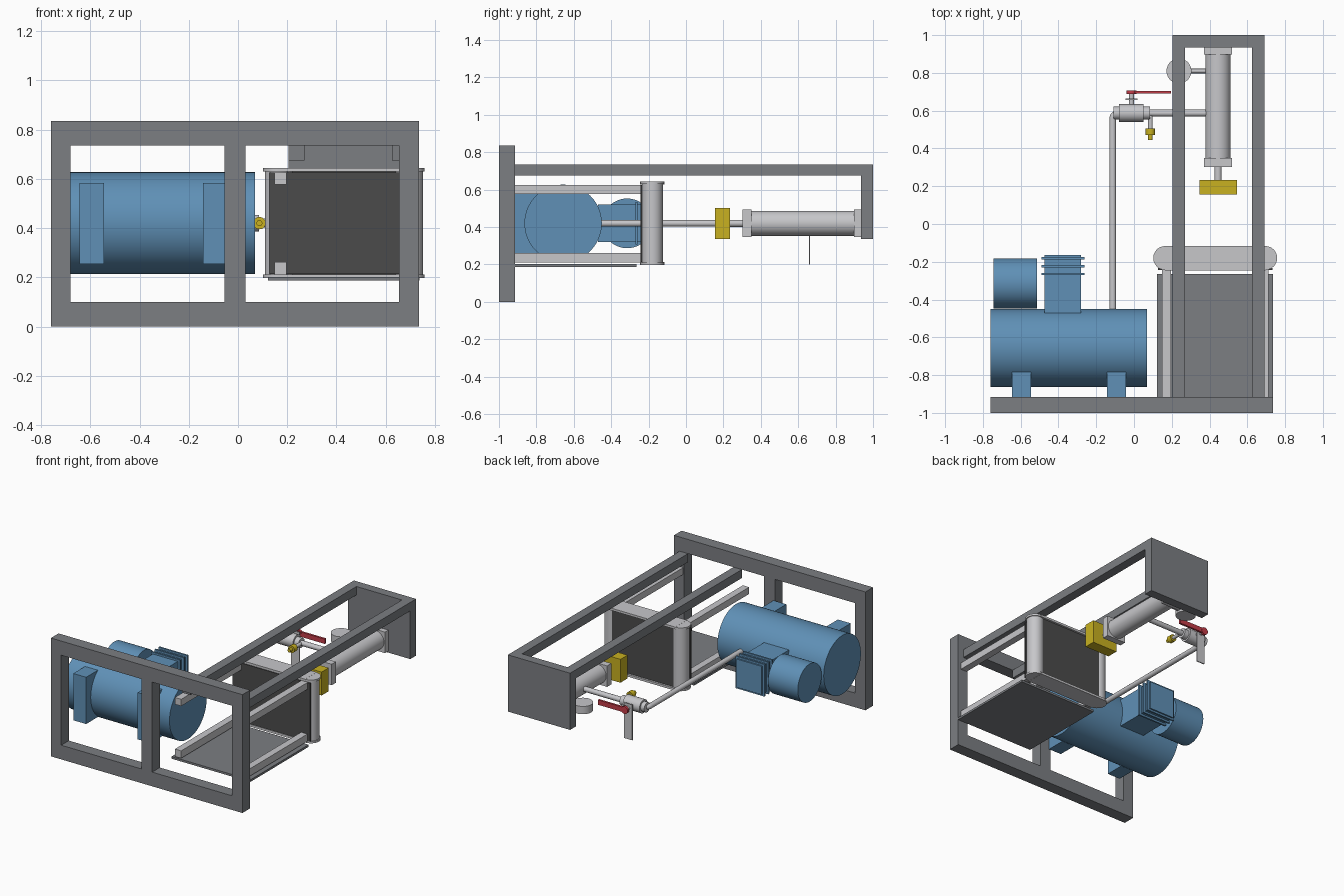
import bpy
import math
from mathutils import Vector

if "Cube" in bpy.data.objects:
    bpy.data.objects.remove(bpy.data.objects["Cube"], do_unlink=True)


def material(name, rgb):
    m = bpy.data.materials.new(name)
    m.use_nodes = True
    m.diffuse_color = (*rgb, 1)
    m.node_tree.nodes["Principled BSDF"].inputs["Base Color"].default_value = (*rgb, 1)
    return m


steel = material("steel grey", (0.2, 0.21, 0.225))
blue = material("blue paint", (0.115, 0.28, 0.47))
light = material("light metal", (0.57, 0.57, 0.59))
dark = material("dark rubber", (0.07, 0.07, 0.07))
yellow = material("yellow paint", (0.58, 0.44, 0.015))
red = material("red paint", (0.55, 0.045, 0.065))


def box(name, mat, x, y, z):
    """Box from (low, high) pairs on each axis."""
    spans = (x, y, z)
    bpy.ops.mesh.primitive_cube_add(size=1, location=[sum(s) / 2 for s in spans])
    ob = bpy.context.object
    ob.scale = [s[1] - s[0] for s in spans]
    bpy.ops.object.transform_apply(location=False, rotation=False, scale=True)
    ob.name = name
    ob.data.materials.append(mat)
    return ob


def rod(name, mat, start, end, radius, sides=40):
    """Cylinder between two points."""
    a, b = Vector(start), Vector(end)
    bpy.ops.mesh.primitive_cylinder_add(vertices=sides, radius=radius,
                                        depth=(b - a).length, location=(a + b) / 2)
    ob = bpy.context.object
    ob.rotation_euler = (b - a).to_track_quat("Z", "Y").to_euler()
    bpy.ops.object.transform_apply(location=False, rotation=True, scale=False)
    ob.name = name
    ob.data.materials.append(mat)
    if sides > 8:
        bpy.ops.object.shade_smooth_by_angle(angle=math.radians(35))
    return ob


AXIS = 0.42    # height shared by tank, pipe and ram
RAM_X = 0.445
MAG_X = 0.43   # middle of the magazine and mast

# Upright front frame
FRONT = (-1, -0.915)
for name, span in (("frame_right_post", (-0.76, -0.68)), ("frame_middle_post", (-0.055, 0.03)),
                   ("frame_left_post", (0.655, 0.735))):
    box(name, steel, span, FRONT, (0.1, 0.735))
for name, span in (("frame_bottom_beam", (0, 0.1)), ("frame_top_beam", (0.735, 0.835))):
    box(name, steel, (-0.76, 0.735), FRONT, span)

# Long top rails and end plate
box("right_top_rail", steel, (0.205, 0.27), (-0.915, 0.935), (0.675, 0.735))
box("left_top_rail", steel, (0.625, 0.69), (-0.915, 0.935), (0.675, 0.735))
box("end_plate", steel, (0.205, 0.69), (0.935, 1), (0.335, 0.735))

# Air tank with feet
rod("tank", blue, (-0.76, -0.657, AXIS), (0.07, -0.657, AXIS), 0.207, 64)
for name, x in (("tank_right_foot", -0.595), ("tank_left_foot", -0.092)):
    box(name, blue, (x - 0.05, x + 0.05), (-0.915, -0.78), (0.253, 0.583))

# Motor and finned pump
rod("motor", blue, (-0.745, -0.315, AXIS), (-0.513, -0.315, AXIS), 0.133, 48)
box("pump_body", blue, (-0.475, -0.28), (-0.47, -0.165), (0.32, 0.52))
for i in range(3):
    y = -0.265 + i * 0.042
    box(f"pump_fin_{i + 1}", blue, (-0.49, -0.263), (y - 0.006, y + 0.006), (0.307, 0.533))

# Air pipe, with a rounded elbow
PIPE_X, PIPE_Y, BEND = -0.112, 0.587, 0.03
path = [(PIPE_X, -0.46, AXIS)]
for i in range(9):
    t = i / 8 * math.pi / 2
    path.append((PIPE_X + BEND * (1 - math.cos(t)), PIPE_Y - BEND * (1 - math.sin(t)), AXIS))
path.append((RAM_X - 0.03, PIPE_Y, AXIS))
curve = bpy.data.curves.new("air_pipe", "CURVE")
curve.dimensions = "3D"
curve.bevel_depth = 0.018
curve.bevel_resolution = 4
curve.use_fill_caps = True
spline = curve.splines.new("POLY")
spline.points.add(len(path) - 1)
for point, co in zip(spline.points, path):
    point.co = (*co, 1)
spline.use_smooth = True
curve.materials.append(light)
bpy.context.collection.objects.link(bpy.data.objects.new("air_pipe", curve))


def on_pipe(name, x0, x1, radius, sides=32):
    rod(name, light, (x0, PIPE_Y, AXIS), (x1, PIPE_Y, AXIS), radius, sides)


# Valve with stem, handle and hanging bracket
on_pipe("valve_body", -0.08, 0.05, 0.047)
on_pipe("valve_right_nut", -0.108, -0.078, 0.034)
on_pipe("valve_left_nut", 0.048, 0.085, 0.034)
STEM_X = -0.013
rod("valve_stem", light, (STEM_X, 0.61, AXIS), (STEM_X, 0.69, AXIS), 0.014, 24)
box("valve_bracket", light, (-0.045, 0.019), (0.657, 0.664), (0.2, 0.45))
rod("handle_hub", red, (STEM_X, 0.689, AXIS), (STEM_X, 0.706, AXIS), 0.026, 24)
box("handle", red, (STEM_X, 0.195), (0.69, 0.705), (0.403, 0.437))

# Yellow drain fitting
DRAIN_X = 0.087
for name, mat, y0, y1, r in (("drain_stem", light, 0.58, 0.5, 0.012),
                             ("drain_collar", yellow, 0.505, 0.47, 0.025),
                             ("drain_tip", yellow, 0.47, 0.445, 0.012)):
    rod(name, mat, (DRAIN_X, y0, AXIS), (DRAIN_X, y1, AXIS), r, 24)

# Round gauge beside the ram
rod("gauge", light, (0.238, 0.81, 0.395), (0.238, 0.81, 0.45), 0.066)
rod("gauge_stem", light, (0.29, 0.81, AXIS), (0.39, 0.81, AXIS), 0.012, 16)

# Ram with square caps, piston rod and pusher block
rod("ram_barrel", light, (RAM_X, 0.34, AXIS), (RAM_X, 0.91, AXIS), 0.067, 48)
for name, y in (("ram_front_cap", (0.303, 0.35)), ("ram_rear_cap", (0.897, 0.938))):
    box(name, light, (RAM_X - 0.074, RAM_X + 0.074), y, (0.346, 0.494))
rod("piston_rod", light, (RAM_X, 0.22, AXIS), (RAM_X, 0.31, AXIS), 0.019, 24)
box("pusher_block", yellow, (0.348, 0.544), (0.155, 0.234), (0.337, 0.502))

# Magazine floor, guide rails and end rollers
box("magazine_floor", steel, (0.122, 0.737), (-0.915, -0.265), (0.187, 0.202))
for label, side in (("right", -1), ("left", 1)):
    xs = sorted((MAG_X + side * 0.233, MAG_X + side * 0.282))
    box(f"{label}_upper_guide", light, xs, (-0.915, -0.235), (0.578, 0.626))
    box(f"{label}_lower_guide", light, xs, (-0.915, -0.235), (0.21, 0.262))
    cx = MAG_X + side * 0.265
    rod(f"{label}_roller", light, (cx, -0.18, 0.208), (cx, -0.18, 0.632), 0.056)
    for end, z in (("lower", 0.197), ("upper", 0.63)):
        rod(f"{label}_{end}_roller_cap", light, (cx, -0.18, z), (cx, -0.18, z + 0.014), 0.063)

# Plates joining the rollers, and the dark belt faces
for name, z in (("lower_roller_plate", 0.196), ("upper_roller_plate", 0.629)):
    box(name, light, (0.165, 0.695), (-0.245, -0.116), (z, z + 0.016))
box("front_belt", dark, (0.128, 0.732), (-0.243, -0.234), (0.213, 0.625))
box("rear_belt", dark, (0.18, 0.68), (-0.14, -0.13), (0.21, 0.63))
